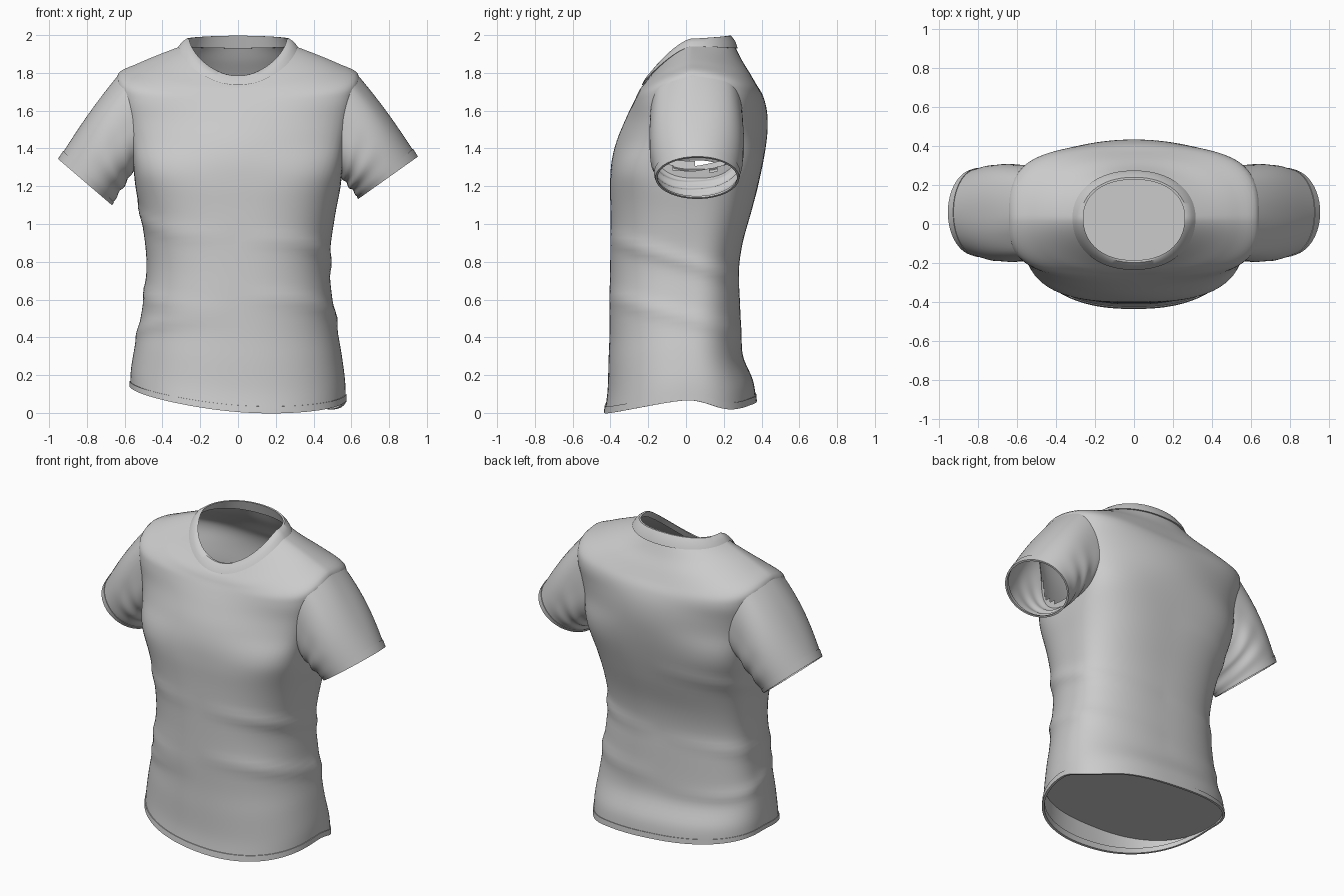
import bpy, bmesh
from math import sin, cos, pi, exp, radians
from mathutils import Vector
from mathutils.bvhtree import BVHTree

if "Cube" in bpy.data.objects:
    bpy.data.objects.remove(bpy.data.objects["Cube"])

N = 112        # points round the body
SIDE_Y = 0.03  # depth of the side seams


def ring(X, zs, yf, zf, yb, zb, n):
    """Rounded loop: half width, side height, front y/z, back y/z, squareness.
    Square loops (n high) get flat armhole sides and a bowed front and back."""
    k = .07 * max(0, n - 2.6)
    pts = []
    for i in range(N):
        c, s = cos(2 * pi * i / N), sin(2 * pi * i / N)
        r = (abs(c) ** n + abs(s) ** n) ** (-1 / n)
        depth, zend = (yb - SIDE_Y, zb) if s > 0 else (SIDE_Y - yf, zf)
        w = abs(s) ** 1.5
        pts.append(Vector((X * r * c, SIDE_Y + depth * r * s * (1 - k * (r * c) ** 2),
                           zs * (1 - w) + zend * w)))
    return pts


def catmull(rows, sub):
    """Smoothly interpolate between rows of numbers."""
    out, last = [], len(rows) - 1
    for k in range(last):
        a, b, c, d = (rows[min(max(k + j, 0), last)] for j in (-1, 0, 1, 2))
        for m in range(sub):
            t = m / sub
            out.append([0.5 * (2 * q + (r - p) * t + (2 * p - 5 * q + 4 * r - s) * t ** 2
                               + (3 * q - p - 3 * r + s) * t ** 3) for p, q, r, s in zip(a, b, c, d)])
    return out + [list(rows[-1])]


def skin(rings, closed=False):
    """Skin a list of loops into a bmesh."""
    bm = bmesh.new()
    vs = [[bm.verts.new(p) for p in r] for r in rings]
    n = len(vs[0])
    for a, b in list(zip(vs, vs[1:])) + ([(vs[-1], vs[0])] if closed else []):
        for i in range(n):
            j = (i + 1) % n
            bm.faces.new((a[i], a[j], b[j], b[i]))
    if closed:
        bmesh.ops.recalc_face_normals(bm, faces=bm.faces)
    return bm


def finish(name, bm):
    me = bpy.data.meshes.new(name)
    bm.to_mesh(me)
    bm.free()
    ob = bpy.data.objects.new(name, me)
    bpy.context.collection.objects.link(ob)
    bpy.ops.object.select_all(action='DESELECT')
    ob.select_set(True)
    bpy.context.view_layer.objects.active = ob
    bpy.ops.object.shade_smooth_by_angle(angle=radians(40))
    return ob


def band(name, a, b, out, inn):
    """Folded strip of cloth between two loops."""
    mid = sum(a, Vector()) / len(a)
    off = lambda r, k: [p + (p - mid).normalized() * k for p in r]
    finish(name, skin([off(a, out), off(b, out), off(b, -inn), off(a, -inn)], closed=True))


# Soft folds round the waist: side, height, slope, size
FOLDS = [(1, .80, -.3, .012), (1, .51, -.25, .011), (-1, .64, .2, .008),
         (-1, .42, -.2, .008), (-1, 1.06, .3, .008)]


def drape(p):
    q = p.copy()
    push = sum(a * exp(-((p.z - z - m * p.y) / .04) ** 2) * min(max(p.x * s / .4, 0), 1)
               for s, z, m, a in FOLDS)
    flat = Vector((p.x, p.y - SIDE_Y, 0)).normalized()
    q += flat * push
    low = max(0, 1 - p.z / .5)   # hem hangs lower on one side
    q.z -= .08 * p.x * low + .045 * exp(-((p.y - .22) / .12) ** 2) * min(1, max(0, p.x / .4)) * low
    return q


# Torso profile, hem to neck seam
PROFILE = [
    (.570, .105, -.430, .005, .370, .065, 2.4),
    (.567, .20, -.415, .12, .355, .17, 2.4),
    (.548, .33, -.410, .28, .302, .30, 2.4),
    (.525, .45, -.405, .42, .293, .43, 2.4),
    (.500, .60, -.405, .60, .285, .60, 2.5),
    (.485, .75, -.402, .75, .280, .75, 2.5),
    (.490, .88, -.400, .90, .300, .90, 2.6),
    (.515, 1.05, -.400, 1.07, .350, 1.08, 2.8),
    (.540, 1.18, -.402, 1.21, .390, 1.24, 3.4),
    (.552, 1.28, -.394, 1.33, .418, 1.38, 5.0),
    (.565, 1.42, -.367, 1.44, .432, 1.50, 7.0),
    (.590, 1.56, -.322, 1.55, .428, 1.60, 6.8),
    (.620, 1.70, -.285, 1.63, .407, 1.68, 5.0),
    (.635, 1.795, -.262, 1.675, .372, 1.74, 3.2),
    (.530, 1.85, -.250, 1.70, .337, 1.80, 2.7),
    (.410, 1.90, -.238, 1.72, .297, 1.865, 2.3),
    (.305, 1.94, -.225, 1.735, .264, 1.93, 2.15),
]
# Sleeves: side, armhole centre z / half height, cuff centre x,z and half width x,z
SLEEVES = {1: (1.525, .275, .795, 1.245, .155, .11), -1: (1.545, .255, .81, 1.222, .14, .12)}


def in_armhole(p):
    cz, h = SLEEVES[1 if p.x > 0 else -1][:2]
    return abs(p.x) > .5 and (abs(p.y - .055) / .22) ** 2.8 + (abs(p.z - cz) / (h - .03)) ** 2.8 < 1


# Torso, with the armholes opened once the sleeves know where its surface is
body = [[drape(p) for p in ring(*row)] for row in catmull(PROFILE, 5)]
bm = skin(body)
surface = BVHTree.FromBMesh(bm)
bmesh.ops.delete(bm, geom=[f for f in bm.faces if in_armhole(f.calc_center_median())], context='FACES')
finish("torso", bm)
band("hem_band", body[0], body[2], .005, .010)

# Collar rib
out = lambda r, k: [p + Vector((p.x, p.y - SIDE_Y, 0)).normalized() * k for p in r]
seam, top = body[-1], ring(.267, 1.982, -.193, 1.785, .235, 1.997, 2.2)
mid_rib = [a.lerp(b, .55) for a, b in zip(seam, top)]
finish("collar", skin([out(seam, .010), out(mid_rib, .013), out(top, .004), out(top, -.008),
                       out(seam, -.018)], closed=True))

# Flat panel closing the body just above the hem
bm = bmesh.new()
bm.faces.new([bm.verts.new(p) for p in ring(.56, .145, -.412, .145, .355, .145, 2.4)])
finish("inner_floor", bm)


def sleeve_ring(side, s, M=72):
    cz, h, ux, uz, wx, wz = SLEEVES[side]
    mix = lambda a, b: a + (b - a) * s
    n = mix(2.8, 2.0)
    pts = []
    for i in range(M):
        c, k = cos(2 * pi * i / M), sin(2 * pi * i / M)
        r0 = (abs(c) ** 2.8 + abs(k) ** 2.8) ** (-1 / 2.8)
        # where the armhole seam lies on the torso
        base = .59 + .045 * k * r0
        hit = surface.ray_cast(Vector((side * 2, .055 + .245 * c * r0, cz + h * k * r0)),
                               Vector((-side, 0, 0)))[0]
        sink = min(max(abs(hit.x) - .006, .47), .64) - base if hit else -.01
        r = (abs(c) ** n + abs(k) ** n) ** (-1 / n)
        c, k = c * r, k * r
        # creases gather under the arm
        crease = 1 + .022 * sin(s * 17 + 2 * c) * max(0, .35 - k) * sin(pi * s)
        x = mix(.59, ux) + mix(.045, wx) * k * crease + sink * (1 - s) ** 3
        y = mix(.055, .06) + mix(.245, .218) * c * crease + .016 * sin(pi * s) * c
        z = mix(cz, uz) + mix(h, wz) * k * crease + .012 * sin(pi * s) * max(k, 0)
        pts.append(Vector((side * x, y, z)))
    return pts


for side, label in ((1, "right"), (-1, "left")):
    rings = [sleeve_ring(side, j / 24) for j in range(25)]
    ob = finish(label + "_sleeve", skin(rings))
    if side > 0:
        ob.data.flip_normals()
    band(label + "_cuff", rings[-1], rings[-3], .004, .008)
